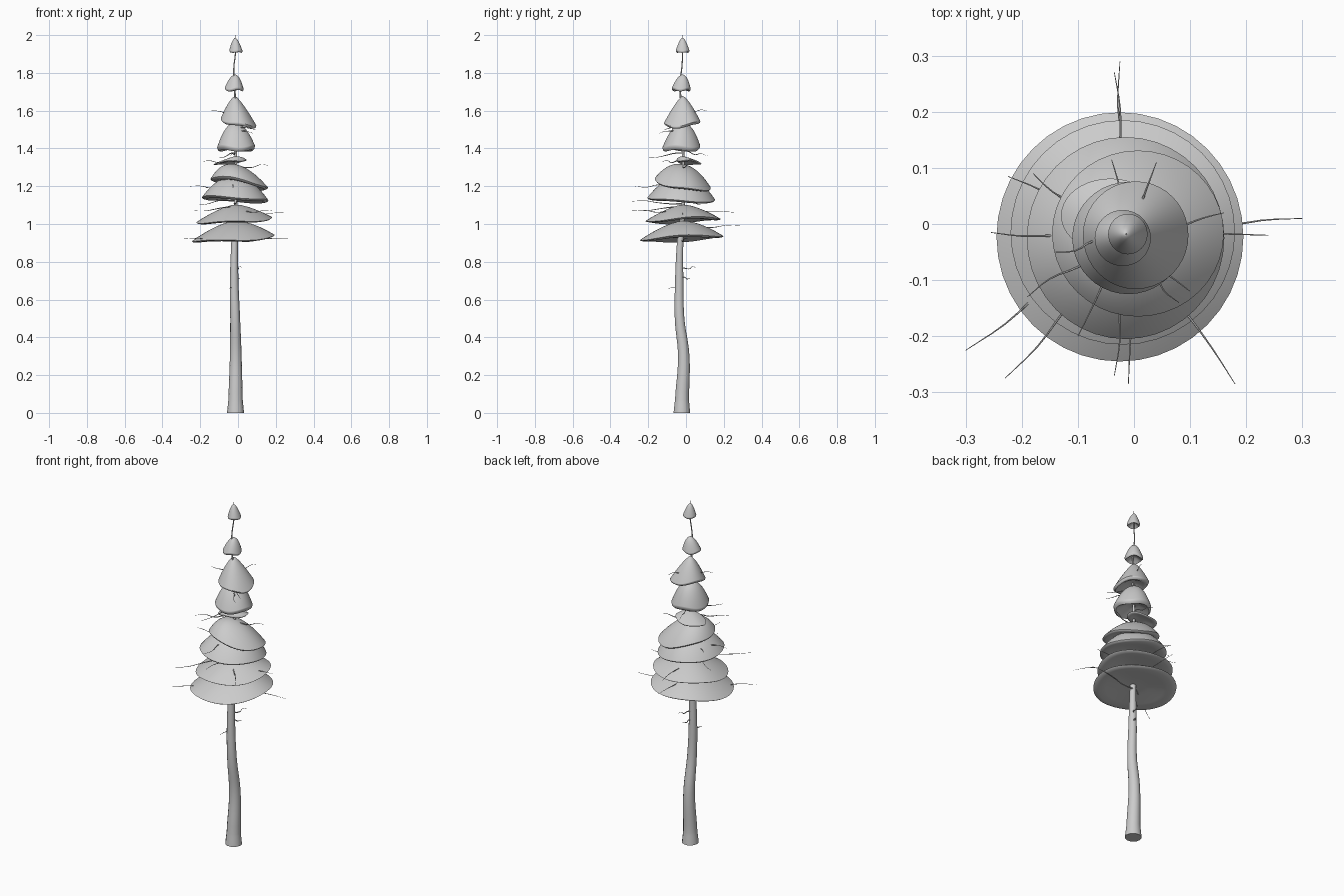
import bpy, bmesh, math, random
from mathutils import Vector

random.seed(4)
cube = bpy.data.objects.get("Cube")
if cube:
    bpy.data.objects.remove(cube, do_unlink=True)

grey = bpy.data.materials.new("pale grey")
grey.use_nodes = True
colour = (0.6, 0.6, 0.6, 1)
grey.diffuse_color = colour
grey.node_tree.nodes["Principled BSDF"].inputs["Base Color"].default_value = colour


def smooth(obj, degrees):
    bpy.ops.object.select_all(action='DESELECT')
    obj.select_set(True)
    bpy.context.view_layer.objects.active = obj
    bpy.ops.object.shade_smooth_by_angle(angle=math.radians(degrees))


def tube(name, points, sides=2, steps=4):
    """Tapered tube through (x, y, z, radius) points, as a mesh."""
    curve = bpy.data.curves.new(name, 'CURVE')
    curve.dimensions = '3D'
    curve.bevel_depth = 1
    curve.bevel_resolution = sides
    curve.resolution_u = steps
    curve.use_fill_caps = True
    spline = curve.splines.new('BEZIER')
    spline.bezier_points.add(len(points) - 1)
    for bp, (x, y, z, r) in zip(spline.bezier_points, points):
        bp.co = (x, y, z)
        bp.radius = r
        bp.handle_left_type = bp.handle_right_type = 'AUTO'
    obj = bpy.data.objects.new(name, curve)
    bpy.context.collection.objects.link(obj)
    curve.materials.append(grey)
    bpy.ops.object.select_all(action='DESELECT')
    obj.select_set(True)
    bpy.context.view_layer.objects.active = obj
    bpy.ops.object.convert(target='MESH')
    smooth(bpy.context.object, 50)


def foliage(name, centre, radii, rim, height, tilt, power, under, wave):
    """Tilted dome of needles whose peak leans to the trunk axis."""
    peak = Vector((-0.015, -0.018))
    centre = Vector(centre)
    # Profile: dome from peak to rim, rolled lip, shallow hollow underside
    profile = []
    for i in range(1, 13):
        t = math.sin(i / 12 * math.pi / 2)
        profile.append((t, height * (1 - t ** power)))
    profile += [(0.97, -under * 0.6), (0.88, -under), (0.7, -under * 0.6),
                (0.35, height * 0.08)]
    bm = bmesh.new()
    sides = 40
    phase = random.uniform(0, math.tau)

    def place(t, z, a):
        mid = centre.lerp(peak, max(0, z) / height)
        dx, dy = t * radii[0] * math.cos(a), t * radii[1] * math.sin(a)
        lift = wave * t * t * math.sin(3 * a + phase)
        return bm.verts.new((mid.x + dx, mid.y + dy,
                             rim + z + tilt[0] * dx + tilt[1] * dy + lift))

    rings = [[place(t, z, math.tau * j / sides) for j in range(sides)]
             for t, z in profile]
    top, bottom = place(0, height, 0), place(0, height * 0.12, 0)
    for j in range(sides):
        k = (j + 1) % sides
        bm.faces.new((top, rings[0][j], rings[0][k]))
        bm.faces.new((bottom, rings[-1][k], rings[-1][j]))
        for upper, lower in zip(rings, rings[1:]):
            bm.faces.new((upper[j], lower[j], lower[k], upper[k]))
    mesh = bpy.data.meshes.new(name)
    bm.to_mesh(mesh)
    bm.free()
    mesh.materials.append(grey)
    obj = bpy.data.objects.new(name, mesh)
    bpy.context.collection.objects.link(obj)
    smooth(obj, 50)


# Trunk, bending gently and thinning to a wire at the tip
tube("trunk", [
    (-0.013, -0.022, 0, 0.045), (-0.013, -0.021, 0.07, 0.038),
    (-0.012, -0.012, 0.3, 0.031), (-0.015, -0.034, 0.5, 0.026),
    (-0.02, -0.036, 0.68, 0.023), (-0.018, -0.03, 0.92, 0.017),
    (-0.012, -0.015, 1.1, 0.01), (-0.012, -0.015, 1.35, 0.007),
    (-0.012, -0.025, 1.6, 0.005), (-0.02, -0.03, 1.76, 0.004),
    (-0.022, -0.022, 1.83, 0.003), (-0.014, -0.018, 1.9, 0.003),
    (-0.014, -0.018, 2.0, 0.0015)], sides=5, steps=6)

# Foliage tiers, bottom to top:
# centre, radii, rim height, dome height, tilt, dome power, lip depth, waviness
tiers = [
    ((-0.025, -0.023), (0.22, 0.222), 0.925, 0.092, (0.05, 0.05), 1.6, 0.008, 0.006),
    ((-0.02, -0.015), (0.2, 0.2), 1.021, 0.082, (0.05, 0.05), 1.5, 0.007, 0.006),
    ((-0.015, -0.025), (0.176, 0.18), 1.133, 0.12, (-0.06, -0.05), 2.1, 0.01, 0.004),
    ((0.007, -0.017), (0.153, 0.148), 1.215, 0.1, (-0.18, -0.15), 2.1, 0.01, 0.006),
    ((-0.042, 0.015), (0.088, 0.066), 1.328, 0.03, (0.12, -0.08), 1.6, 0.006, 0.004),
    ((-0.01, -0.025), (0.1, 0.1), 1.41, 0.125, (0, 0), 2.2, 0.022, 0.007),
    ((0.003, -0.02), (0.094, 0.096), 1.54, 0.138, (-0.18, 0.1), 1.35, 0.014, 0.006),
    ((-0.02, -0.025), (0.05, 0.05), 1.718, 0.073, (0, 0), 2.0, 0.012, 0.005),
    ((-0.011, -0.018), (0.035, 0.036), 1.918, 0.068, (0, 0), 1.7, 0.01, 0.002),
]
for i, tier in enumerate(tiers):
    foliage(f"foliage_tier_{i + 1}", *tier)

# Bare twigs reaching out of the tiers and trunk: tip positions
tips = [
    (0.3, 0.01, 0.92), (0.24, -0.02, 1.06), (0.18, -0.285, 1.07),
    (-0.23, -0.275, 1.07), (-0.3, -0.225, 0.92), (-0.025, 0.29, 0.99),
    (-0.035, 0.27, 1.06), (-0.225, 0.085, 1.1), (-0.255, -0.015, 1.2),
    (-0.18, 0.09, 1.19), (-0.01, -0.285, 1.12), (-0.035, -0.27, 1.2),
    (0.16, 0.02, 1.31), (-0.19, -0.13, 1.33), (-0.1, -0.2, 1.35),
    (-0.04, 0.115, 1.36), (0.08, -0.14, 1.48), (-0.14, -0.05, 1.6),
    (0.04, 0.11, 1.6), (0.1, -0.12, 1.5), (0.02, 0.05, 0.77),
    (0.01, 0.02, 0.71), (-0.05, -0.1, 0.655),
]
for i, tip in enumerate(tips):
    tip = Vector(tip)
    root = Vector((-0.015, -0.022, tip.z + random.uniform(-0.02, 0.03)))
    points = []
    for k in range(5):
        t = k / 4
        p = root.lerp(tip, t)
        if 0 < k < 4:
            p += Vector([random.uniform(-0.007, 0.007) for _ in range(3)])
        points.append((*p, 0.0032 * (1 - t) + 0.0006))
    tube(f"twig_{i + 1}", points, sides=1, steps=3)
